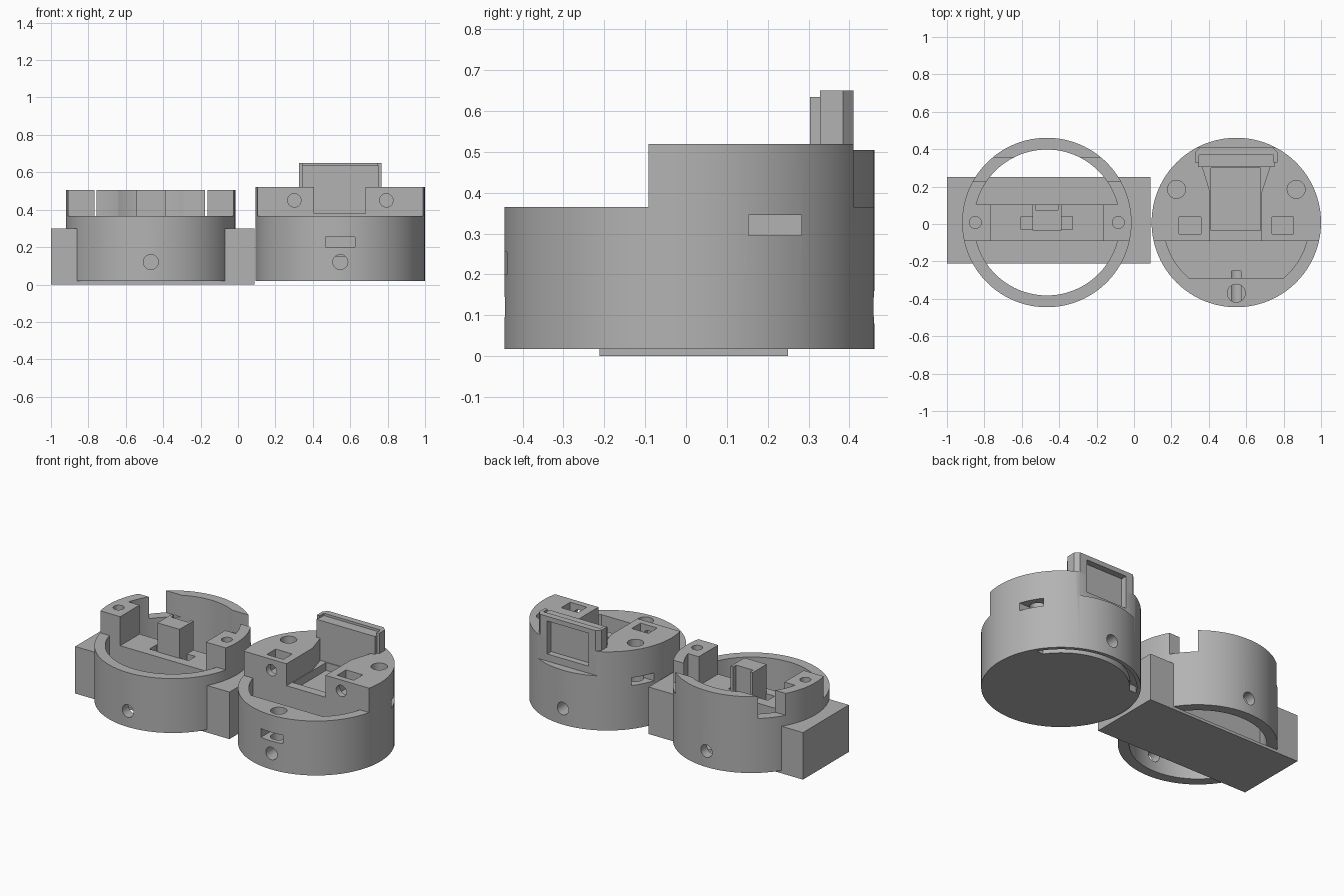
import bpy, bmesh, math
from mathutils import Matrix, Vector

if "Cube" in bpy.data.objects:
    bpy.data.objects.remove(bpy.data.objects["Cube"])

grey = bpy.data.materials.new("light_grey")
grey.diffuse_color = (0.45, 0.45, 0.45, 1)
grey.use_nodes = True
grey.node_tree.nodes["Principled BSDF"].inputs["Base Color"].default_value = grey.diffuse_color


def finish(name, bm):
    bmesh.ops.recalc_face_normals(bm, faces=bm.faces)
    me = bpy.data.meshes.new(name)
    bm.to_mesh(me)
    bm.free()
    ob = bpy.data.objects.new(name, me)
    bpy.context.collection.objects.link(ob)
    me.materials.append(grey)
    return ob


def box(name, x0, x1, y0, y1, z0, z1):
    bm = bmesh.new()
    size = Matrix.Diagonal((x1 - x0, y1 - y0, z1 - z0, 1))
    mid = Matrix.Translation(((x0 + x1) / 2, (y0 + y1) / 2, (z0 + z1) / 2))
    bmesh.ops.create_cube(bm, size=1, matrix=mid @ size)
    return finish(name, bm)


def prism(name, pts, z0, z1):
    bm = bmesh.new()
    f = bm.faces.new([bm.verts.new((x, y, z0)) for x, y in pts])
    g = bmesh.ops.extrude_face_region(bm, geom=[f])["geom"]
    bmesh.ops.translate(bm, vec=(0, 0, z1 - z0), verts=[v for v in g if isinstance(v, bmesh.types.BMVert)])
    return finish(name, bm)


def rod(name, a, b, r, n=32):
    a, b = Vector(a), Vector(b)
    bm = bmesh.new()
    rot = (b - a).to_track_quat('Z', 'Y').to_matrix().to_4x4()
    bmesh.ops.create_cone(bm, cap_ends=True, segments=n, radius1=r, radius2=r,
                          depth=(b - a).length, matrix=Matrix.Translation((a + b) / 2) @ rot)
    return finish(name, bm)


def boolean(ob, tools, op='DIFFERENCE'):
    for t in tools:
        m = ob.modifiers.new("bool", 'BOOLEAN')
        m.operation, m.object, m.solver = op, t, 'EXACT'
        bpy.context.view_layer.objects.active = ob
        bpy.ops.object.modifier_apply(modifier=m.name)
        bpy.data.objects.remove(t)
    return ob


def smooth(ob):
    bpy.ops.object.select_all(action='DESELECT')
    ob.select_set(True)
    bpy.context.view_layer.objects.active = ob
    bpy.ops.object.shade_smooth_by_angle(angle=math.radians(30))


R, RI, N = 0.453, 0.39, 96

# ---------- open ring housing ----------
cx, cy = -0.466, 0.008
ring = rod("ring_housing", (cx, cy, 0.018), (cx, cy, 0.505), R, N)
boolean(ring, [
    rod("c", (cx, cy, -0.1), (cx, cy, 0.7), RI, N),
    box("c", -1, 0.1, -0.6, -0.09, 0.365, 0.7),       # low front half
    box("c", -1, 0.1, 0.228, 0.355, 0.365, 0.7),      # side notches
    rod("c", (cx, -0.6, 0.12), (cx, 0.6, 0.12), 0.04),  # front and back screw holes
])

# bridge across the ring, with raised ends and a centre post
bridge = rod("ring_bridge", (cx, cy, 0.018), (cx, cy, 0.505), 0.42, N)
boolean(bridge, [
    box("c", -1, 0.1, -0.6, -0.09, -0.1, 0.7),
    box("c", -1, 0.1, 0.105, 0.6, -0.1, 0.7),
    box("c", cx - 0.302, cx - 0.078, -0.2, 0.2, 0.32, 0.7),
    box("c", cx + 0.078, cx + 0.302, -0.2, 0.2, 0.32, 0.7),
    box("c", cx - 0.1, cx + 0.1, -0.2, -0.035, 0.32, 0.7),
    box("c", cx - 0.06, cx + 0.06, 0.075, 0.2, 0.32, 0.7),
    box("c", cx - 0.138, cx - 0.078, -0.03, 0.04, 0.22, 0.4),
    box("c", cx + 0.078, cx + 0.138, -0.03, 0.04, 0.22, 0.4),
])
boolean(ring, [bridge], 'UNION')
boolean(ring, [rod("c", (cx + s * 0.382, cy, 0.3), (cx + s * 0.382, cy, 0.7), 0.032) for s in (-1, 1)])
smooth(ring)

# cradle block, open on the inside under the ring
cradle = box("cradle_base", -1, 0.088, -0.212, 0.25, 0, 0.3)
boolean(cradle, [rod("c", (cx, cy, 0.018), (cx, cy, 0.7), R - 0.002, N)])
bm = bmesh.new()
bm.from_mesh(cradle.data)
bmesh.ops.delete(bm, geom=[f for f in bm.faces if f.normal.z > 0.9 and f.calc_center_median().z < 0.1], context='FACES')
bm.to_mesh(cradle.data)
bm.free()
smooth(cradle)

# ---------- solid round housing ----------
dx, dy = 0.547, 0.008
body = rod("round_housing", (dx, dy, 0.018), (dx, dy, 0.52), R, N)
pocket = rod("c", (dx, dy, 0.15), (dx, dy, 0.45), RI, N)
boolean(pocket, [box("c", 0, 1.1, -0.092, 0.6, 0, 0.7), box("c", 0, 1.1, -0.6, -0.29, 0, 0.7)])
groove = rod("c", (dx, dy, -0.1), (dx, dy, 0.06), 0.43, N)
boolean(groove, [rod("c", (dx, dy, -0.2), (dx, dy, 0.2), RI, N), box("c", 0, 1.1, -0.6, 0.23, -0.2, 0.2)])
channel = [(-0.14, -0.3), (0.135, -0.3), (0.135, 0.17), (0.185, 0.32), (-0.185, 0.32), (-0.14, 0.17)]
boolean(body, [
    box("c", 0, 1.1, -0.6, -0.092, 0.365, 0.7),       # low front shelf
    box("c", 0, 1.1, 0.41, 0.6, 0.365, 0.7),          # flat back
    pocket, groove,
    prism("c", [(dx + x, y) for x, y in channel], 0.38, 0.7),
    box("c", dx - 0.135, dx + 0.13, -0.035, 0.3, 0.33, 0.5),
    rod("c", (dx, -0.37, 0.15), (dx, -0.37, 0.5), 0.048),
    rod("c", (dx, -0.6, 0.12), (dx, -0.25, 0.12), 0.04),
    rod("c", (dx, 0.25, 0.12), (dx, 0.6, 0.12), 0.04),
    box("c", dx - 0.078, dx + 0.078, -0.6, -0.3, 0.2, 0.255),
])
for s in (-1, 1):                                     # paired screw holes, nut pockets, side slots
    a, b = sorted((dx + s * 0.19, dx + s * 0.307))
    e, f = sorted((dx + s * 0.2, dx + s * 0.6))
    boolean(body, [
        rod("c", (dx + s * 0.32, 0.185, 0.2), (dx + s * 0.32, 0.185, 0.7), 0.048),
        box("c", a, b, -0.053, 0.037, 0.4, 0.7),
        rod("c", (dx + s * 0.246, -0.2, 0.45), (dx + s * 0.246, 0.03, 0.45), 0.036),
        box("c", e, f, 0.153, 0.283, 0.295, 0.345),
    ])

# upright back plate with groove on top and window recess behind
w = 0.22
plate = prism("back_plate", [(dx - w, 0.328), (dx + w, 0.328), (dx + w, 0.385), (dx + w - 0.025, 0.41),
                             (dx - w + 0.025, 0.41), (dx - w, 0.385)], 0.365, 0.65)
boolean(plate, [box("c", dx - 0.2, dx + 0.2, 0.3, 0.37, 0.635, 0.7),
                box("c", dx - 0.145, dx + 0.145, 0.37, 0.5, 0.41, 0.62)])
lip = box("plate_lip", dx - 0.205, dx + 0.205, 0.304, 0.33, 0.365, 0.635)
boolean(body, [box("c", dx - 0.145, dx + 0.145, 0.37, 0.5, 0.41, 0.7)])
smooth(body)
